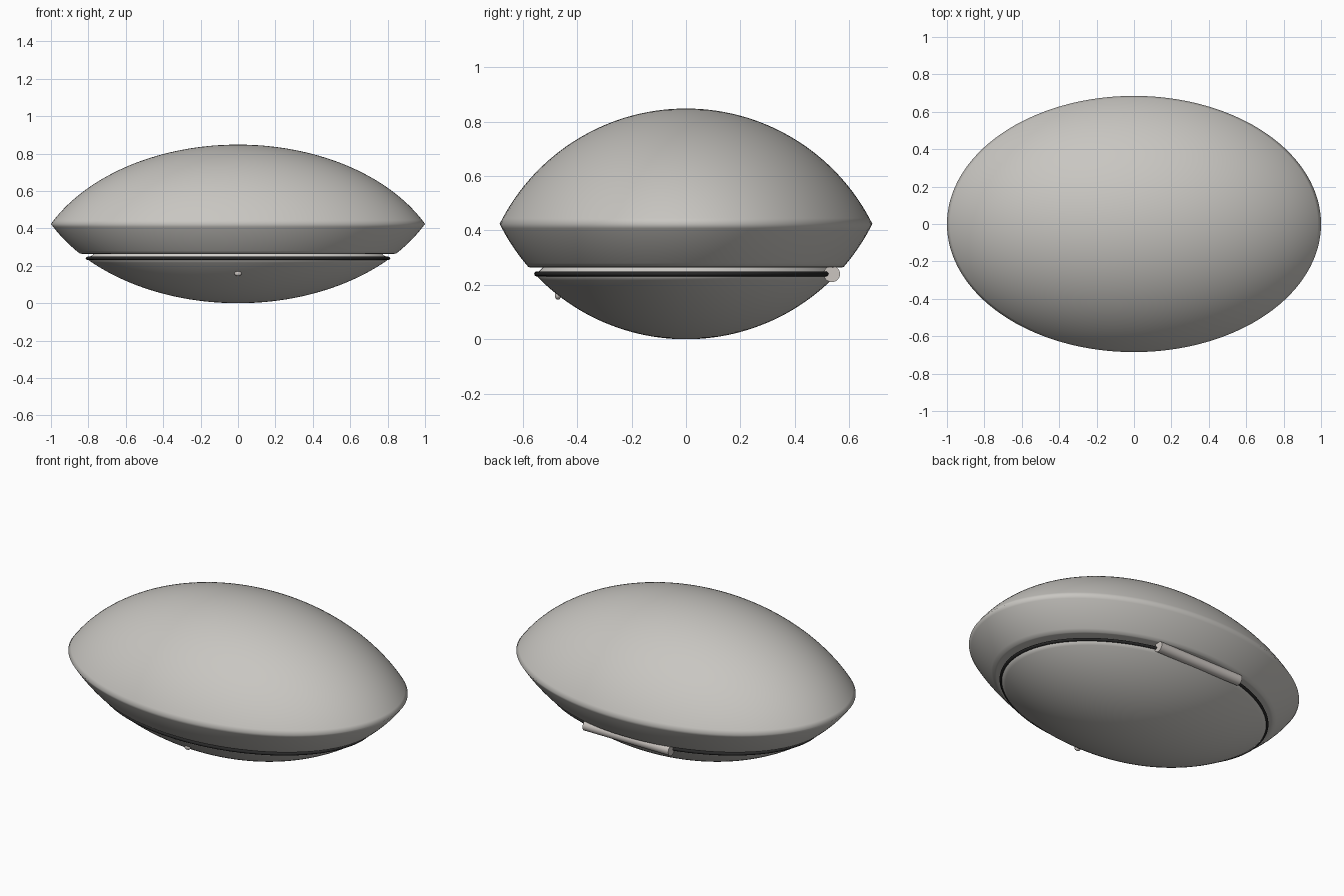
import bpy
import bmesh
from math import sin, cos, pi, asin, sqrt

cube = bpy.data.objects.get("Cube")
if cube:
    bpy.data.objects.remove(cube)

DEPTH = 0.685            # half depth of the oval; half width is 1
HALF = 0.424             # half height of the lens
RAD = (DEPTH**2 + HALF**2) / (2 * HALF)
STRETCH = 1 / DEPTH
SEGS = 128


def material(name, color, rough):
    m = bpy.data.materials.new(name)
    m.use_nodes = True
    m.diffuse_color = (*color, 1)
    bsdf = m.node_tree.nodes["Principled BSDF"]
    bsdf.inputs["Base Color"].default_value = (*color, 1)
    bsdf.inputs["Roughness"].default_value = rough
    return m


shell_grey = material("shell warm grey", (0.58, 0.565, 0.535), 0.5)
lip_grey = material("lip pale grey", (0.68, 0.66, 0.63), 0.5)
metal = material("hinge grey", (0.60, 0.56, 0.53), 0.5)
black = material("gasket black", (0.02, 0.02, 0.02), 0.5)


def arc(z0, z1, n):
    """Points (radius, height) on the lens between two heights."""
    def angle(z):
        up = z > HALF
        h = z if up else 2 * HALF - z
        c = min(1, (h - 2 * HALF + RAD) / RAD)
        return sqrt(max(0, 1 - c * c)), up
    (s0, up), (s1, _) = angle(z0), angle(z1)
    a0, a1 = asin(s0), asin(s1)
    pts = []
    for i in range(n + 1):
        a = a0 + (a1 - a0) * i / n
        z = 2 * HALF - RAD + RAD * cos(a)
        pts.append((RAD * sin(a), z if z0 > HALF else 2 * HALF - z))
    return pts


def lathe(name, profile, mat, closed=False):
    """Spin a profile into an oval surface, merging points on the axis."""
    bm = bmesh.new()
    rings = []
    for r, z in profile:
        if r < 1e-4:
            rings.append([bm.verts.new((0, 0, z))] * SEGS)
        else:
            rings.append([bm.verts.new((r * STRETCH * cos(2 * pi * i / SEGS),
                                        r * sin(2 * pi * i / SEGS), z))
                          for i in range(SEGS)])
    pairs = list(zip(rings, rings[1:]))
    if closed:
        pairs.append((rings[-1], rings[0]))
    for a, b in pairs:
        for i in range(SEGS):
            j = (i + 1) % SEGS
            bm.faces.new(dict.fromkeys((a[i], b[i], b[j], a[j])))
    bmesh.ops.recalc_face_normals(bm, faces=bm.faces)
    for f in bm.faces:
        f.smooth = True
    mesh = bpy.data.meshes.new(name)
    bm.to_mesh(mesh)
    bm.free()
    obj = bpy.data.objects.new(name, mesh)
    bpy.context.collection.objects.link(obj)
    mesh.materials.append(mat)
    return obj


# Domed lid with its rim and the lower skirt, closed by a flat underside
top = arc(2 * HALF, HALF + 1e-5, 36)
skirt = arc(HALF - 1e-5, 0.265, 10)
lathe("lid_shell", top + skirt[1:] + [(0.57, 0.264), (0.51, 0.264)], shell_grey)

# Pale lip that shows in the gap
lathe("lip", [(0.525, 0.266), (0.535, 0.255), (0.55, 0.242)], lip_grey)

# Shallow bowl below
lathe("base_bowl", [(0.55, 0.242)] + arc(0.235, 0, 24), shell_grey)

# Dark gasket around the gap
ring = [(0.549 + 0.009 * cos(k * pi / 5), 0.24 + 0.009 * sin(k * pi / 5))
        for k in range(10)]
lathe("gasket", ring, black, closed=True)

# Straight hinge barrel at the back
bpy.ops.mesh.primitive_cylinder_add(vertices=32, radius=0.03, depth=0.56,
                                    location=(0, 0.536, 0.24),
                                    rotation=(0, pi / 2, 0))
hinge = bpy.context.object
hinge.name = "hinge_barrel"
hinge.data.materials.append(metal)
bpy.ops.object.shade_smooth_by_angle()

# Small release button at the front
bpy.ops.mesh.primitive_uv_sphere_add(segments=24, ring_count=12, radius=1,
                                     location=(0, -0.471, 0.16))
button = bpy.context.object
button.name = "release_button"
button.scale = (0.02, 0.011, 0.015)
button.data.materials.append(metal)
bpy.ops.object.shade_smooth()
